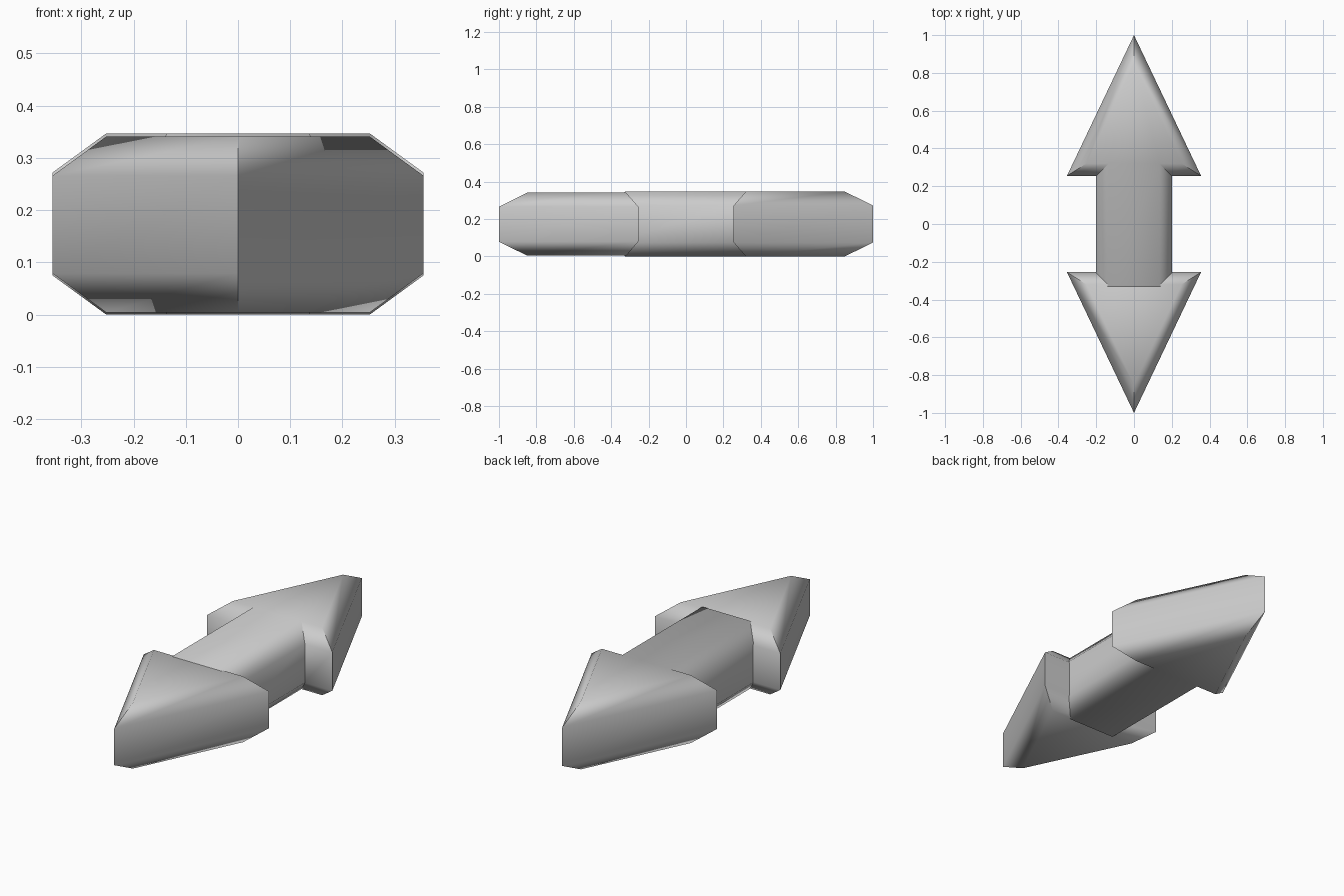
import bpy, bmesh
from mathutils import Vector
from math import radians

if "Cube" in bpy.data.objects:
    bpy.data.objects.remove(bpy.data.objects["Cube"])


def inset(points, d):
    """Offset a counter-clockwise outline inward with mitred corners."""
    pts = [Vector(p) for p in points]
    result = []
    for i, p in enumerate(pts):
        a = (p - pts[i - 1]).normalized()
        b = (pts[(i + 1) % len(pts)] - p).normalized()
        na, nb = Vector((-a.y, a.x)), Vector((-b.y, b.x))
        result.append(p + (na + nb) * d / (1 + na.dot(nb)))
    return result


def chamfered_slab(name, outline, z0, z1, width=0.065, depth=0.075):
    """Extrude an outline, chamfering its top and bottom rims."""
    inner = inset(outline, width)
    rings = [(inner, z0), (outline, z0 + depth), (outline, z1 - depth), (inner, z1)]
    bm = bmesh.new()
    loops = [[bm.verts.new((p[0], p[1], z)) for p in pts] for pts, z in rings]
    n = len(outline)
    for low, high in zip(loops, loops[1:]):
        for i in range(n):
            j = (i + 1) % n
            bm.faces.new((low[i], low[j], high[j], high[i]))
    bm.faces.new(loops[0][::-1])
    bm.faces.new(loops[-1])
    bmesh.ops.recalc_face_normals(bm, faces=bm.faces)
    mesh = bpy.data.meshes.new(name)
    bm.to_mesh(mesh)
    bm.free()
    obj = bpy.data.objects.new(name, mesh)
    bpy.context.collection.objects.link(obj)
    bpy.ops.object.select_all(action='DESELECT')
    obj.select_set(True)
    bpy.context.view_layer.objects.active = obj
    bpy.ops.object.shade_smooth_by_angle(angle=radians(60))
    return obj


# Back arrowhead and shaft in one piece
half = [(0.2, -0.39), (0.2, 0.255), (0.355, 0.255)]
arrow = half + [(0, 1)] + [(-x, y) for x, y in reversed(half)]
chamfered_slab("shaft_with_back_head", arrow, 0.0, 0.347)

# Front arrowhead, slightly thinner so the shaft end overlaps it
chamfered_slab("front_head", [(0, -1), (0.355, -0.255), (-0.355, -0.255)], 0.004, 0.341)
